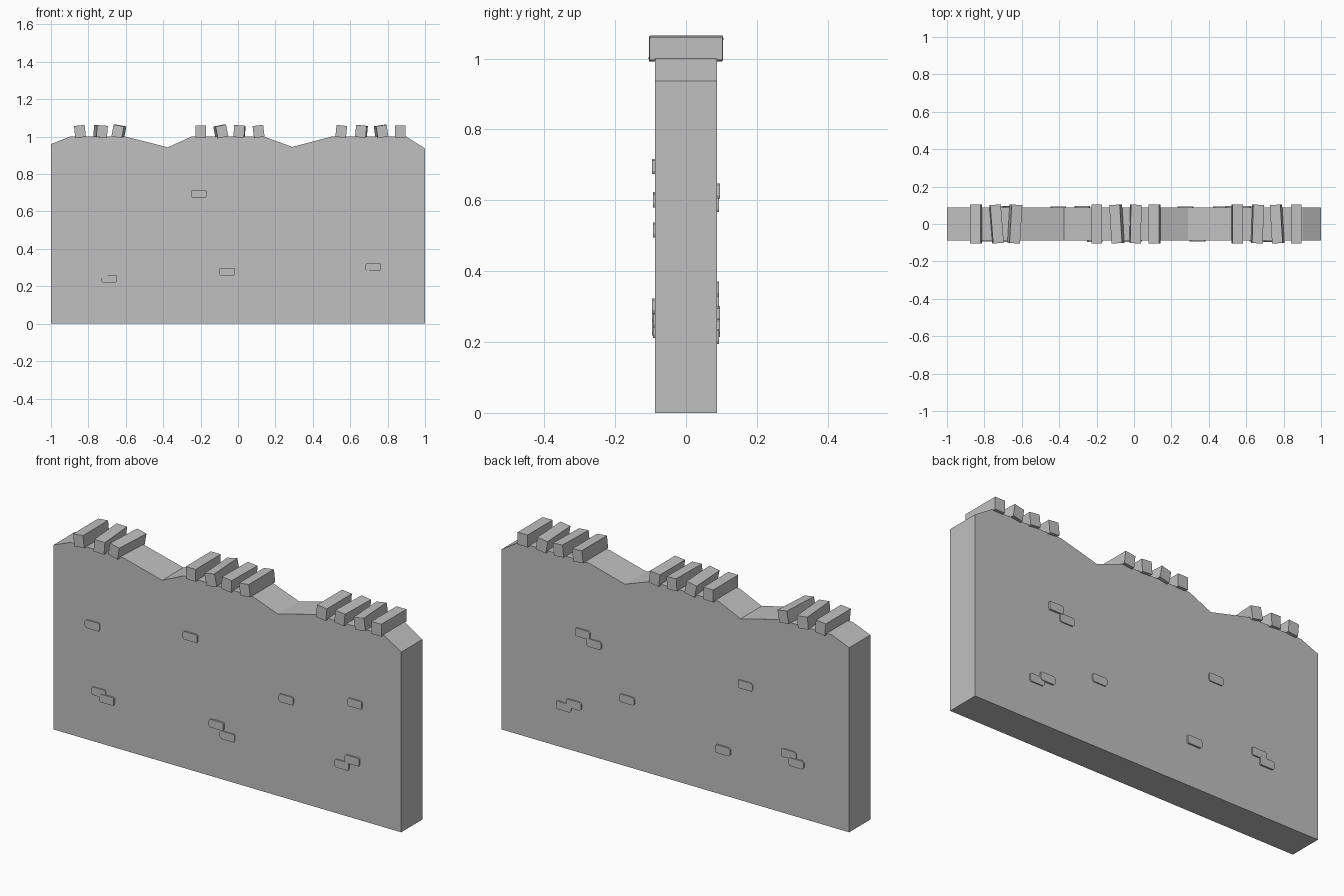
import bpy, bmesh
from mathutils import Matrix, Euler

cube = bpy.data.objects.get("Cube")
if cube:
    bpy.data.objects.remove(cube, do_unlink=True)

stone = bpy.data.materials.new("grey_stone")
stone.use_nodes = True
GREY = (0.53, 0.53, 0.53, 1)
stone.diffuse_color = GREY
stone.node_tree.nodes["Principled BSDF"].inputs["Base Color"].default_value = GREY

HALF = 0.087  # half thickness of the wall


def finish(name, bm):
    bmesh.ops.recalc_face_normals(bm, faces=bm.faces[:])
    mesh = bpy.data.meshes.new(name)
    bm.to_mesh(mesh)
    bm.free()
    mesh.materials.append(stone)
    obj = bpy.data.objects.new(name, mesh)
    bpy.context.collection.objects.link(obj)
    return obj


def prism(name, outline, y0, y1):
    """Extrude an x-z outline from y0 to y1."""
    bm = bmesh.new()
    face = bm.faces.new([bm.verts.new((x, y0, z)) for x, z in outline])
    out = bmesh.ops.extrude_face_region(bm, geom=[face])
    moved = [v for v in out["geom"] if isinstance(v, bmesh.types.BMVert)]
    bmesh.ops.translate(bm, verts=moved, vec=(0, y1 - y0, 0))
    return finish(name, bm)


# Wall slab with a worn, dipping top edge
wall_top = [(1, 0.937), (0.9, 1), (0.5, 1), (0.29, 0.945), (0.14, 1),
            (-0.25, 1), (-0.375, 0.943), (-0.6, 1), (-0.9, 1), (-1, 0.96)]
prism("wall", [(-1, 0), (1, 0)] + wall_top, -HALF, HALF)


# Coping stones: x, lean about y, turn about z
coping = [(-0.845, -0.1, 0), (-0.735, 0.08, 0.08), (-0.637, 0.18, -0.06),
          (-0.2, 0, 0), (-0.092, -0.2, 0.06), (0.008, 0.07, -0.02),
          (0.11, -0.12, 0), (0.552, 0.1, 0), (0.66, 0.1, -0.03),
          (0.765, -0.15, 0.06), (0.868, 0, 0)]
for i, (x, lean, turn) in enumerate(coping):
    bm = bmesh.new()
    turn_matrix = Euler((0, lean, turn)).to_matrix().to_4x4()
    bmesh.ops.create_cube(bm, size=1, matrix=Matrix.Translation((x, 0, 1.028))
                          @ turn_matrix @ Matrix.Diagonal((0.057, 0.206, 0.064, 1)))
    finish(f"coping_stone_{i + 1}", bm)


# Raised bricks with clipped corners, shallow ones tucked beside deeper ones
def brick(name, x, z, side, depth):
    w, h, c = 0.042, 0.021, 0.009
    outline = [(-w + c, -h), (w - c / 2, -h), (w, -h + c), (w, h - c / 2),
               (w - c / 2, h), (-w + c, h), (-w, h - c), (-w, -h + c)]
    prism(name, [(x + px, z + pz) for px, pz in outline],
          side * (HALF - 0.02), side * (HALF + depth))


DEEP, SHALLOW = 0.009, 0.006
bricks = {
    ("front", -1, DEEP): [(-0.69, 0.24), (-0.21, 0.695), (-0.06, 0.278), (0.722, 0.302)],
    ("front", -1, SHALLOW): [(-0.775, 0.603), (-0.74, 0.264), (0.34, 0.516),
                             (0.735, 0.6), (0.002, 0.233), (0.66, 0.262)],
    ("back", 1, DEEP): [(0.53, 0.626), (0.58, 0.243), (-0.277, 0.235), (-0.7, 0.28)],
    ("back", 1, SHALLOW): [(0.465, 0.588), (0.64, 0.216), (0.275, 0.35),
                           (-0.405, 0.605), (-0.655, 0.315)],
}
for (face, side, depth), spots in bricks.items():
    kind = "deep" if depth == DEEP else "shallow"
    for i, (x, z) in enumerate(spots):
        brick(f"{face}_{kind}_brick_{i + 1}", x, z, side, depth)
